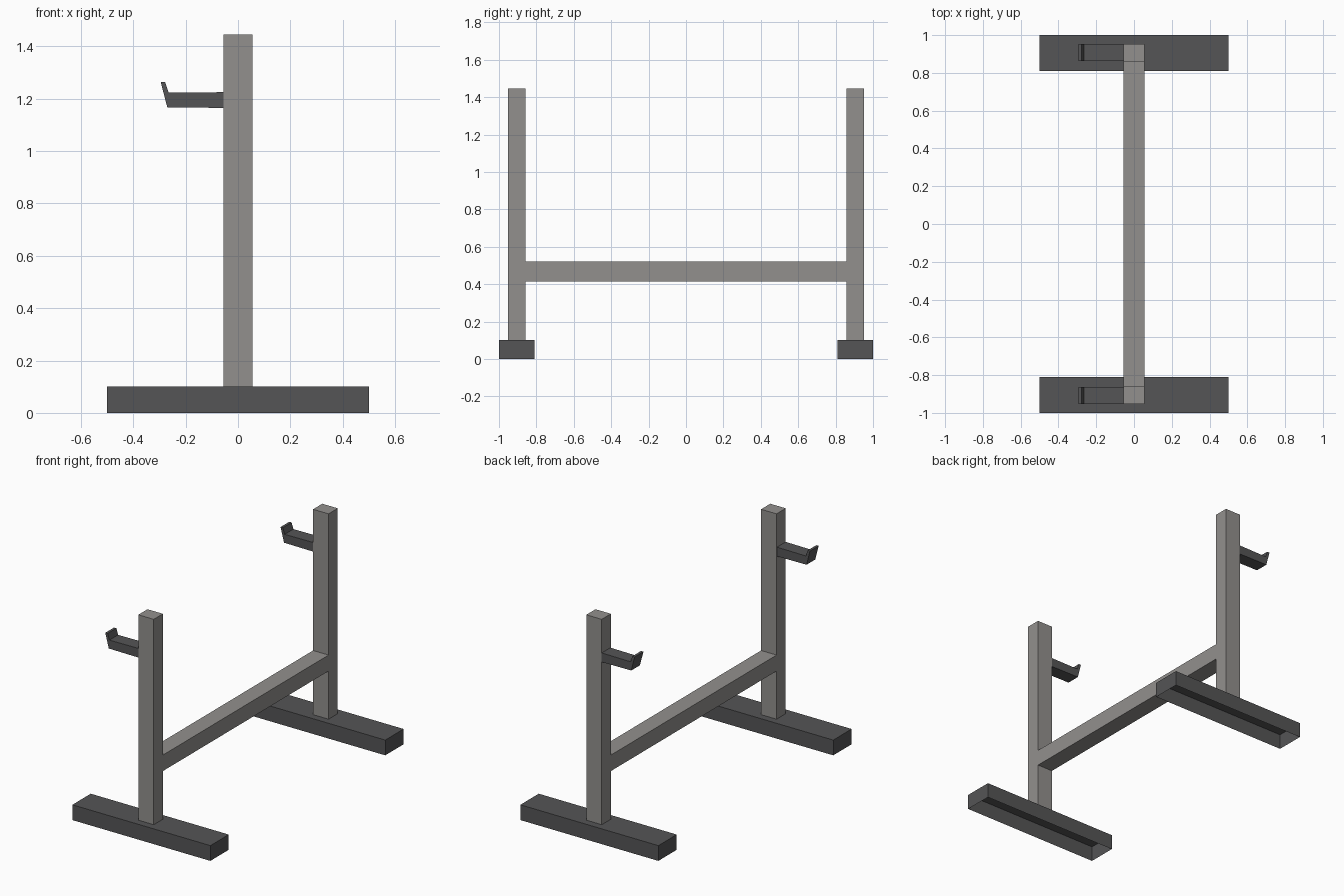
import bpy
import bmesh

if "Cube" in bpy.data.objects:
    bpy.data.objects.remove(bpy.data.objects["Cube"])


def material(name, rgb):
    m = bpy.data.materials.new(name)
    m.diffuse_color = (*rgb, 1.0)
    m.use_nodes = True
    m.node_tree.nodes["Principled BSDF"].inputs["Base Color"].default_value = m.diffuse_color
    return m


LIGHT = material("light_grey_steel", (0.29, 0.28, 0.27))
DARK = material("dark_grey_steel", (0.09, 0.09, 0.093))


def prism(name, profile, y0, y1, mat, open_bottom=False):
    """Extrude an x-z outline from y0 to y1."""
    bm = bmesh.new()
    face = bm.faces.new([bm.verts.new((x, y0, z)) for x, z in profile])
    ext = bmesh.ops.extrude_face_region(bm, geom=[face], use_keep_orig=True)
    verts = [g for g in ext["geom"] if isinstance(g, bmesh.types.BMVert)]
    bmesh.ops.translate(bm, verts=verts, vec=(0, y1 - y0, 0))
    bmesh.ops.recalc_face_normals(bm, faces=bm.faces[:])
    if open_bottom:
        low = [f for f in bm.faces if f.normal.z < -0.9]
        bmesh.ops.delete(bm, geom=low, context="FACES_ONLY")
    mesh = bpy.data.meshes.new(name)
    bm.to_mesh(mesh)
    bm.free()
    mesh.materials.append(mat)
    obj = bpy.data.objects.new(name, mesh)
    bpy.context.collection.objects.link(obj)
    return obj


def rect(half_x, z0, z1):
    return [(-half_x, z0), (half_x, z0), (half_x, z1), (-half_x, z1)]


# J-shaped bar rest with a leaning lip
HOOK = [(-0.055, 1.165), (-0.27, 1.167), (-0.295, 1.263),
        (-0.278, 1.263), (-0.265, 1.223), (-0.055, 1.225)]

for side, s in (("near", -1), ("far", 1)):
    # hollow foot, open underneath
    y = sorted((s * 0.81, s * 1.0))
    prism(side + "_foot", rect(0.5, 0.0, 0.1), *y, DARK, open_bottom=True)
    # upright post and its bar rest
    y = sorted((s * 0.857, s * 0.952))
    prism(side + "_upright", rect(0.056, 0.1, 1.445), *y, LIGHT)
    y = sorted((s * 0.862, s * 0.952))
    prism(side + "_bar_rest", HOOK, *y, DARK)

# crossbeam between the uprights
prism("crossbeam", rect(0.056, 0.415, 0.52), -0.857, 0.857, LIGHT)
